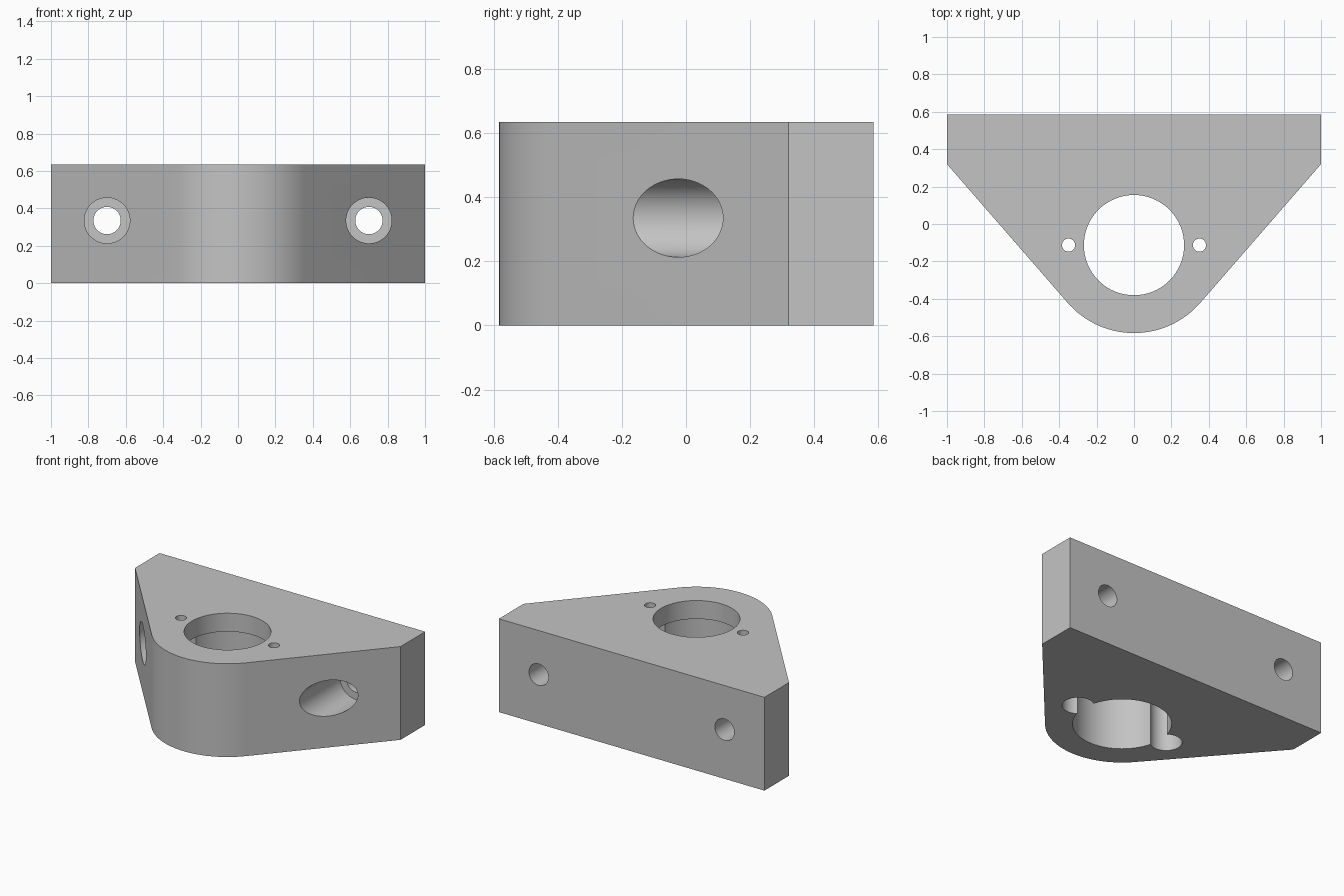
import bpy, bmesh, math
from mathutils import Matrix, Vector

cube = bpy.data.objects.get("Cube")
if cube:
    bpy.data.objects.remove(cube, do_unlink=True)

HEIGHT, BACK, CORNER = 0.635, 0.585, 0.32
CENTRE, NOSE = -0.113, 0.47          # bore centre y and nose radius

grey = bpy.data.materials.new("plain grey")
grey.use_nodes = True
colour = (0.55, 0.55, 0.55, 1)
grey.diffuse_color = colour
grey.node_tree.nodes["Principled BSDF"].inputs["Base Color"].default_value = colour


def add_object(name, bm):
    bmesh.ops.recalc_face_normals(bm, faces=bm.faces)
    mesh = bpy.data.meshes.new(name)
    bm.to_mesh(mesh)
    bm.free()
    mesh.materials.append(grey)
    obj = bpy.data.objects.new(name, mesh)
    bpy.context.collection.objects.link(obj)
    return obj


# Bracket body: straight back, sloped sides tangent to a round nose
dy = CORNER - CENTRE
tangent = math.atan2(dy, 1) - math.acos(NOSE / math.hypot(1, dy))
outline = [(1, BACK), (-1, BACK), (-1, CORNER)]
steps = 32
for i in range(steps + 1):
    a = math.pi - tangent + (math.pi + 2 * tangent) * i / steps
    outline.append((NOSE * math.cos(a), CENTRE + NOSE * math.sin(a)))
outline.append((1, CORNER))
bm = bmesh.new()
base = bm.faces.new([bm.verts.new((x, y, 0)) for x, y in outline])
top = bmesh.ops.extrude_face_region(bm, geom=[base])["geom"]
bmesh.ops.translate(bm, vec=(0, 0, HEIGHT),
                    verts=[v for v in top if isinstance(v, bmesh.types.BMVert)])
body = add_object("bracket_body", bm)
bpy.context.view_layer.objects.active = body
body.select_set(True)


def drill(name, radius, start, end, sides=64):
    """Cut a round hole in the body between two points."""
    start, end = Vector(start), Vector(end)
    axis = end - start
    turn = axis.to_track_quat("Z", "Y").to_matrix().to_4x4()
    bm = bmesh.new()
    bmesh.ops.create_cone(bm, cap_ends=True, segments=sides, radius1=radius,
                          radius2=radius, depth=axis.length,
                          matrix=Matrix.Translation((start + end) / 2) @ turn)
    cutter = add_object(name, bm)
    cutter.hide_render = True
    mod = body.modifiers.new(name, "BOOLEAN")
    mod.operation, mod.solver, mod.object = "DIFFERENCE", "EXACT", cutter
    bpy.ops.object.modifier_apply(modifier=mod.name)
    bpy.data.objects.remove(cutter, do_unlink=True)


# Central bore, wider below a thin lip
LIP = 0.51
drill("main_bore", 0.268, (0, CENTRE, -0.1), (0, CENTRE, 0.8))
drill("lower_bore", 0.302, (0, CENTRE, -0.1), (0, CENTRE, LIP))

for side in (-1, 1):
    # Small screw holes with wide pockets underneath
    x = 0.35 * side
    drill("screw_pocket", 0.098, (x, CENTRE, -0.1), (x, CENTRE, LIP), 48)
    drill("screw_hole", 0.035, (x, CENTRE, -0.1), (x, CENTRE, 0.8), 32)
    # Mounting bolt holes, counterbored from the sloped face
    x = 0.7 * side
    drill("bolt_counterbore", 0.122, (x, -0.7, 0.335), (x, 0.27, 0.335))
    drill("bolt_hole", 0.073, (x, -0.7, 0.335), (x, 0.7, 0.335), 48)

bpy.ops.object.shade_smooth_by_angle(angle=math.radians(30))
